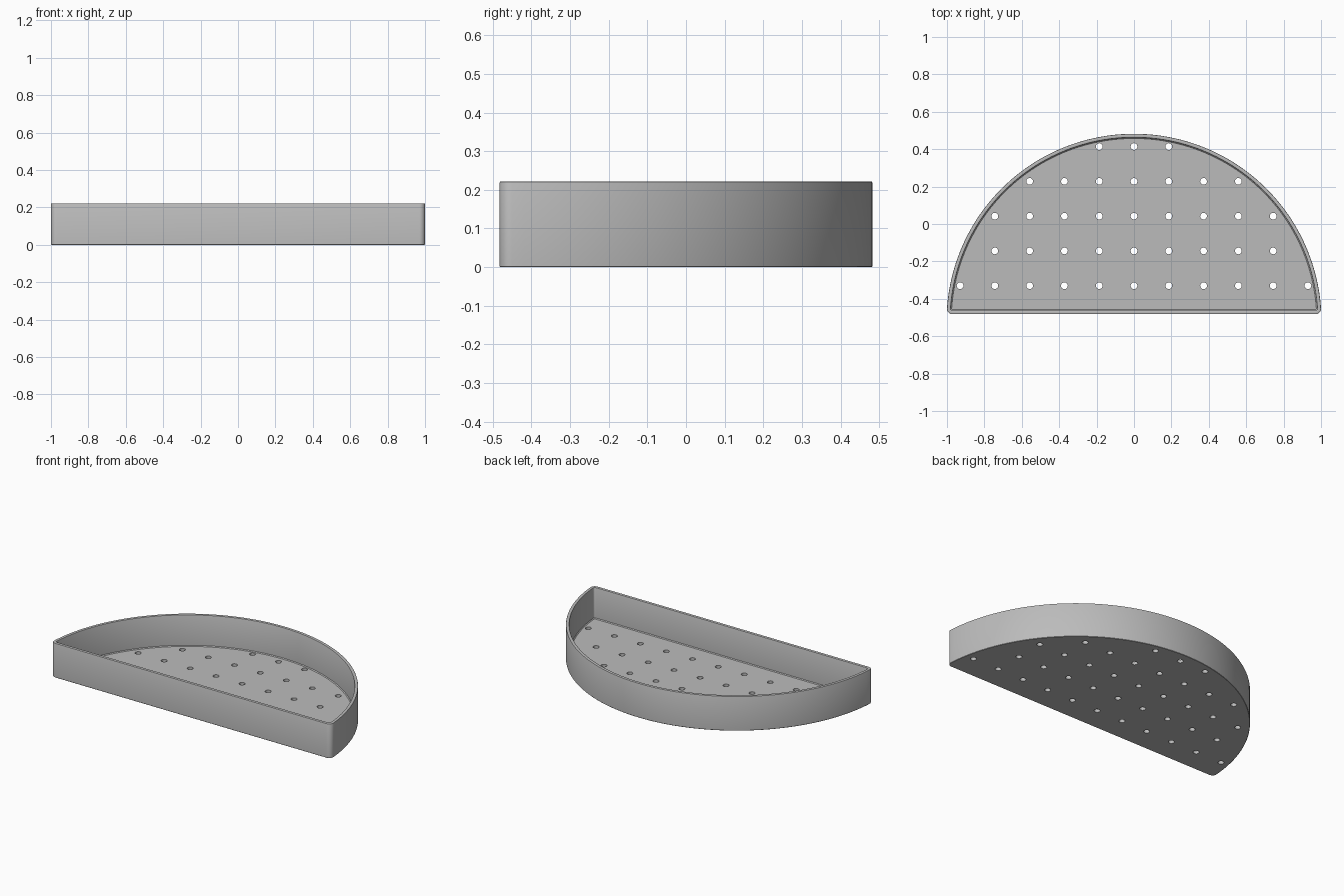
import bpy, bmesh
from math import sin, cos, pi, sqrt, atan2

if "Cube" in bpy.data.objects:
    bpy.data.objects.remove(bpy.data.objects["Cube"])

RADIUS, CENTRE_Y, FRONT_Y, FILLET = 1.0023, -0.52, -0.4825, 0.03
HEIGHT, WALL, FLOOR, EDGE = 0.222, 0.02, 0.02, 0.004
PITCH, HOLE = 0.186, 0.018

grey = bpy.data.materials.new("plain grey")
grey.use_nodes = True
colour = (0.50, 0.50, 0.50, 1)
grey.diffuse_color = colour
grey.node_tree.nodes["Principled BSDF"].inputs["Base Color"].default_value = colour


def arc(cx, cy, r, start, end, steps):
    angles = [start + (end - start) * i / steps for i in range(steps + 1)]
    return [(cx + r * cos(a), cy + r * sin(a)) for a in angles]


def outline(inset):
    """Half-disc outline with rounded front corners, moved inwards by inset."""
    big, front = RADIUS - inset, FRONT_Y + inset
    r = max(FILLET - inset, 0.004)
    cy = front + r
    cx = sqrt((big - r) ** 2 - (cy - CENTRE_Y) ** 2)
    a = atan2(cy - CENTRE_Y, cx)
    return (arc(cx, cy, r, -pi / 2, a, 8)
            + arc(0, CENTRE_Y, big, a, pi - a, 96)[1:-1]
            + arc(-cx, cy, r, pi - a, 1.5 * pi, 8))


def make_object(name, bm):
    bmesh.ops.recalc_face_normals(bm, faces=bm.faces)
    mesh = bpy.data.meshes.new(name)
    bm.to_mesh(mesh)
    bm.free()
    obj = bpy.data.objects.new(name, mesh)
    bpy.context.collection.objects.link(obj)
    mesh.materials.append(grey)
    return obj


# Tray: rings run up the outside, over the rounded rim and down to the floor
profile = [(0.002, 0), (0, 0.002), (0, HEIGHT - EDGE), (EDGE * 0.3, HEIGHT - EDGE * 0.3),
           (EDGE, HEIGHT), (WALL - EDGE, HEIGHT), (WALL - EDGE * 0.3, HEIGHT - EDGE * 0.3),
           (WALL, HEIGHT - EDGE), (WALL, FLOOR + 0.005), (WALL + 0.005, FLOOR)]
bm = bmesh.new()
rings = [[bm.verts.new((x, y, z)) for x, y in outline(inset)] for inset, z in profile]
for low, high in zip(rings, rings[1:]):
    for i in range(len(low)):
        j = (i + 1) % len(low)
        bm.faces.new((low[i], low[j], high[j], high[i]))
bm.faces.new(rings[0][::-1])
bm.faces.new(rings[-1])
tray = make_object("tray", bm)

# Drainage holes: rows from front to back, with the number of holes each side
bm = bmesh.new()
for row, side in enumerate((5, 4, 4, 3, 1)):
    for col in range(-side, side + 1):
        made = bmesh.ops.create_cone(bm, cap_ends=True, segments=20, radius1=HOLE,
                                     radius2=HOLE, depth=0.1)
        bmesh.ops.translate(bm, verts=made["verts"],
                            vec=(col * PITCH, -0.33 + row * PITCH, 0.01))
cutter = make_object("hole_cutter", bm)
cutter.hide_render = True

cut = tray.modifiers.new("drainage_holes", "BOOLEAN")
cut.operation = "DIFFERENCE"
cut.solver = "EXACT"
cut.object = cutter
bpy.ops.object.select_all(action="DESELECT")
bpy.context.view_layer.objects.active = tray
tray.select_set(True)
bpy.ops.object.modifier_apply(modifier=cut.name)
bpy.data.objects.remove(cutter)

bpy.ops.object.shade_smooth_by_angle(angle=pi / 6)
